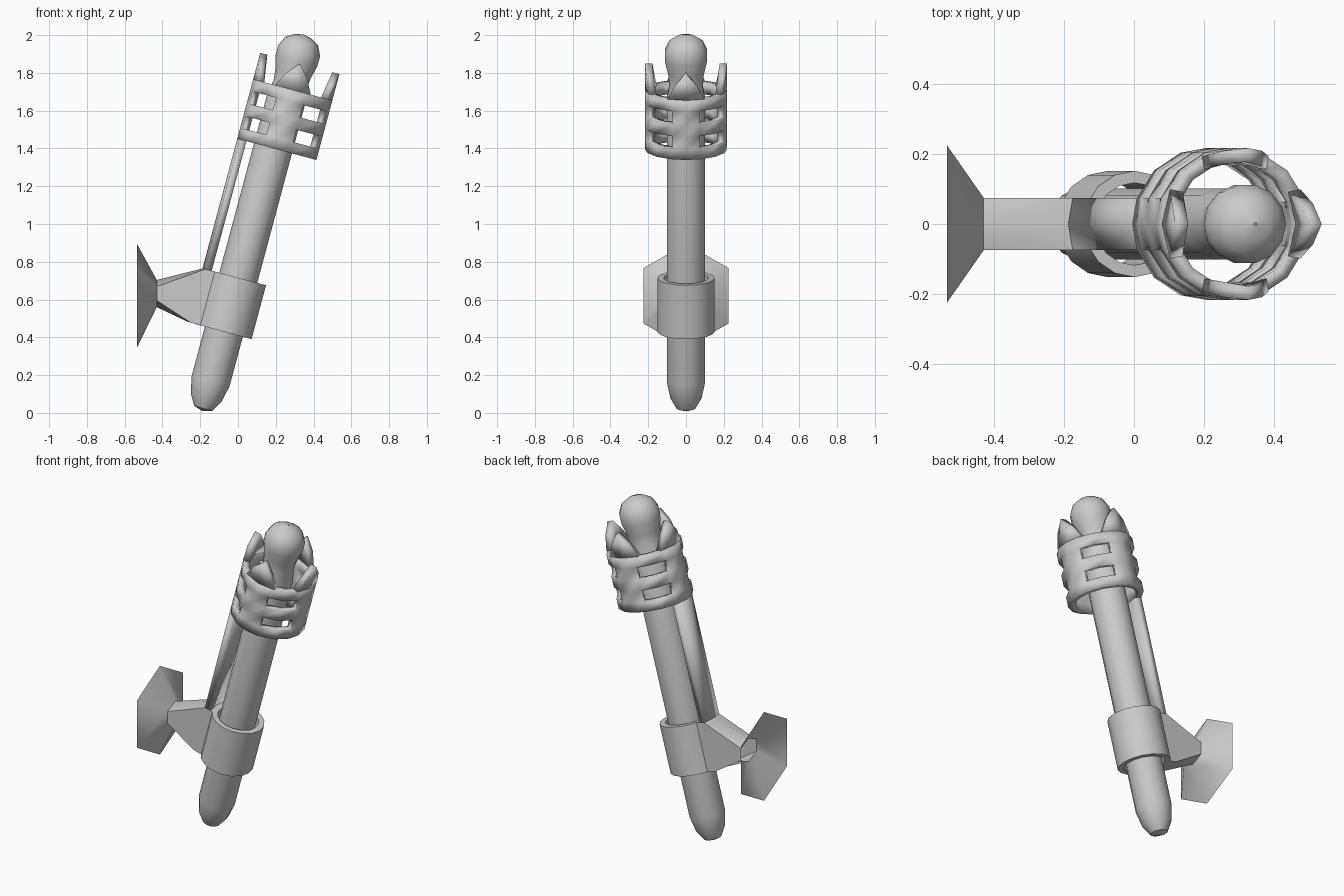
import bpy, bmesh
from math import sin, cos, radians
from mathutils import Matrix, Vector

if "Cube" in bpy.data.objects:
    bpy.data.objects.remove(bpy.data.objects["Cube"])

# Tilted frame: local z runs along the shaft, local x points away from the wall
TILT = Matrix.Translation((-0.19, 0, 0)) @ Matrix.Rotation(radians(15), 4, 'Y')
CX, R, THICK = 0.021, 0.217, 0.038      # cage centre, radius, wall thickness


def make(name, verts, faces, matrix=TILT, smooth=35, thickness=0, recalc=True):
    mesh = bpy.data.meshes.new(name)
    mesh.from_pydata([matrix @ Vector(v) for v in verts], [], faces)
    bm = bmesh.new()
    bm.from_mesh(mesh)
    bmesh.ops.remove_doubles(bm, verts=bm.verts, dist=1e-5)
    if recalc:
        bmesh.ops.recalc_face_normals(bm, faces=bm.faces)
    bm.to_mesh(mesh)
    bm.free()
    obj = bpy.data.objects.new(name, mesh)
    bpy.context.collection.objects.link(obj)
    bpy.ops.object.select_all(action='DESELECT')
    obj.select_set(True)
    bpy.context.view_layer.objects.active = obj
    bpy.ops.object.shade_smooth_by_angle(angle=radians(smooth))
    if thickness:
        mod = obj.modifiers.new("thickness", 'SOLIDIFY')
        mod.thickness, mod.offset = thickness, -1
        mod.use_even_offset = True
    return obj


def lathe(name, profile, sides, closed=False):
    """Spin (radius, height) points round the shaft axis."""
    verts = [(r * cos(radians(360 * i / sides)), r * sin(radians(360 * i / sides)), t)
             for r, t in profile for i in range(sides)]
    n = len(profile)
    faces = []
    for k in range(n if closed else n - 1):
        for i in range(sides):
            j, m = (i + 1) % sides, (k + 1) % n
            faces.append((k * sides + i, k * sides + j, m * sides + j, m * sides + i))
    return make(name, verts, faces)


def on_cage(angle, t):
    a = radians(angle)
    return (CX + R * cos(a), R * sin(a), t)


def cage_part(name, polys):
    """Solid panels from polygons of (angle, height) on the cage surface."""
    verts, faces = [], []
    for poly in polys:
        faces.append(tuple(range(len(verts), len(verts) + len(poly))))
        verts += [on_cage(*p) for p in poly]
    return make(name, verts, faces, thickness=THICK, recalc=False)


def panel(a0, a1, t0, t1):
    return [(a0, t0), (a1, t0), (a1, t1), (a0, t1)]


# Shaft with rounded foot and swollen head
lathe("shaft", [(0.004, 0.01), (0.05, 0.025), (0.085, 0.085), (0.104, 0.175),
                (0.104, 1.72), (0.09, 1.80), (0.097, 1.86), (0.114, 1.93),
                (0.115, 1.985), (0.09, 2.037), (0.045, 2.065), (0.004, 2.073)], 14)

# Collar gripping the shaft
lathe("collar", [(0.152, 0.445), (0.152, 0.74), (0.118, 0.74), (0.118, 0.445)], 16, True)

# Slotted cage: three bands joined by four uprights
levels = [1.45, 1.51, 1.577, 1.645, 1.713, 1.776]
cage = []
for q in range(0, 360, 90):
    steps = [q - 20, q, q + 20, q + 45, q + 70]
    for s in range(4):
        for k in range(5):
            if s < 2 or k % 2 == 0:
                cage.append(panel(steps[s], steps[s + 1], levels[k], levels[k + 1]))
# angles wrap round, so the duplicated seam points are merged in make()
cage_part("cage", cage)

# Pointed prongs on top of each upright
prongs = []
for q in range(0, 360, 90):
    prongs += [[(q, 1.776), (q + 27, 1.776), (q + 15.5, 1.855), (q, 1.92)],
               [(q - 27, 1.776), (q, 1.776), (q, 1.92), (q - 15.5, 1.855)]]
cage_part("prongs", prongs)

# Strut from the collar up to the cage
cage_part("strut", [panel(160, 180, 0.72, 1.45), panel(180, 200, 0.72, 1.45)])


# Wall bracket: open flared plate, neck and arm lofted into the collar
def hexagon(x, zc, h, w, s):
    return [Vector((x, y, zc + z)) for y, z in
            ((0, h), (w, s), (w, -s), (0, -h), (-w, -s), (-w, s))]


def arm_end(u_mid, u_side):
    return [TILT @ Vector(p) for p in
            ((u_mid, 0, 0.739), (u_side, 0.075, 0.739), (u_side, 0.075, 0.446),
             (u_mid, 0, 0.446), (u_side, -0.075, 0.446), (u_side, -0.075, 0.739))]


rings = [hexagon(-0.535, 0.62, 0.275, 0.225, 0.147),
         hexagon(-0.43, 0.632, 0.072, 0.075, 0.037),
         arm_end(-0.196, -0.182), arm_end(-0.125, -0.125)]
verts = [v for ring in rings for v in ring]
faces = [(k * 6 + i, k * 6 + (i + 1) % 6, k * 6 + 6 + (i + 1) % 6, k * 6 + 6 + i)
         for k in range(3) for i in range(6)]
make("wall_bracket", verts, faces, Matrix.Identity(4), smooth=40)
